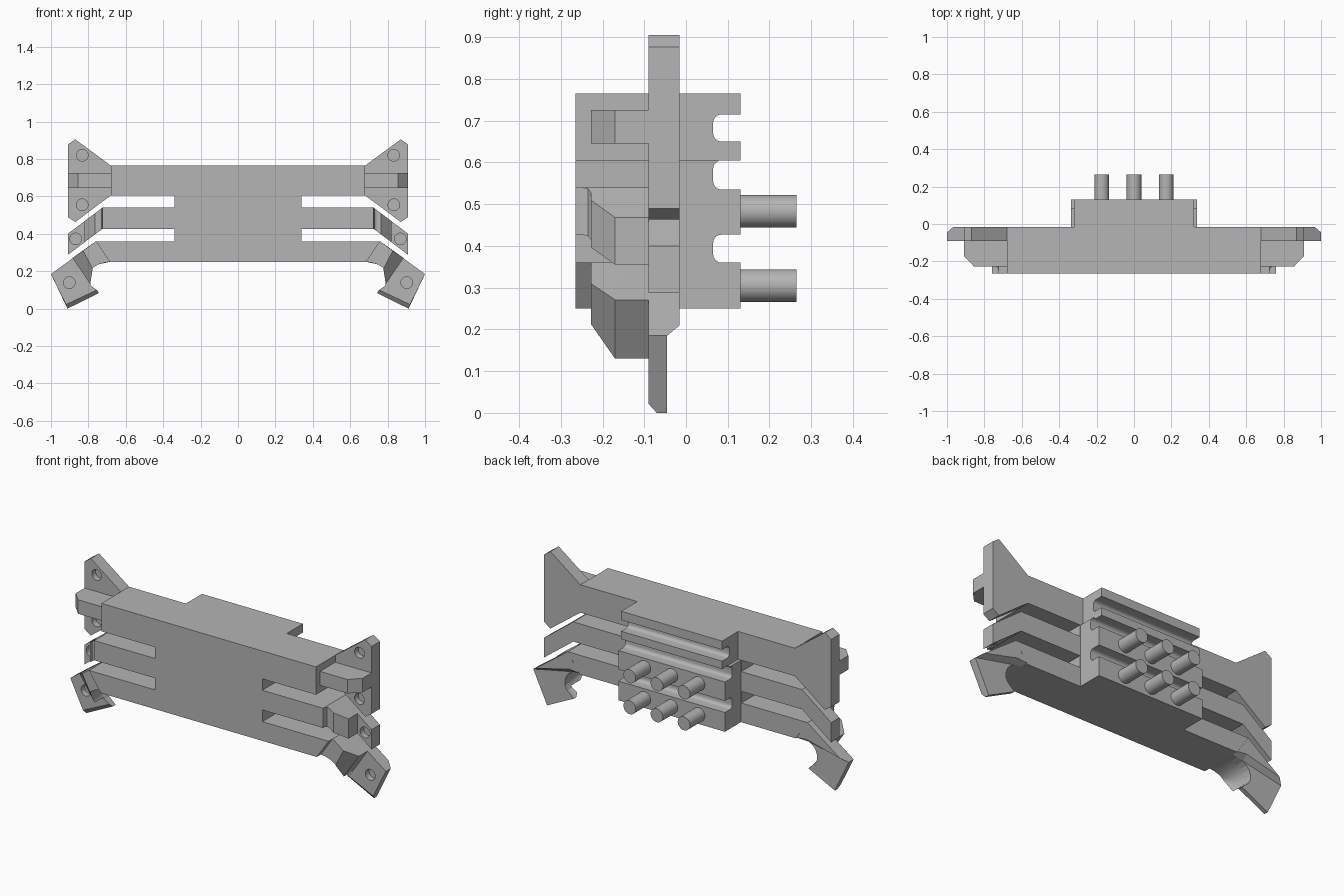
import bpy, bmesh, math
from mathutils import Matrix

old = bpy.data.objects.get("Cube")
if old:
    bpy.data.objects.remove(old, do_unlink=True)

grey = bpy.data.materials.new("plain_grey")
grey.use_nodes = True
GREY = (0.46, 0.46, 0.46, 1)
grey.diffuse_color = GREY
grey.node_tree.nodes["Principled BSDF"].inputs["Base Color"].default_value = GREY

BACK, FRONT, PLATE = -0.015, -0.265, -0.09


def add_object(name, bm, mirror=False):
    bmesh.ops.recalc_face_normals(bm, faces=bm.faces)
    mesh = bpy.data.meshes.new(name)
    bm.to_mesh(mesh)
    bm.free()
    mesh.materials.append(grey)
    ob = bpy.data.objects.new(name, mesh)
    bpy.context.scene.collection.objects.link(ob)
    if mirror:
        ob.modifiers.new("mirror", 'MIRROR')
    return ob


def loft(name, loops, mirror=False, open_centre=False):
    """Join matching point loops into a closed solid."""
    bm = bmesh.new()
    rings = [[bm.verts.new(p) for p in loop] for loop in loops]
    bm.faces.new(rings[0])
    bm.faces.new(rings[-1])
    n = len(rings[0])
    for a, b in zip(rings, rings[1:]):
        for i in range(n):
            j = (i + 1) % n
            bm.faces.new((a[i], a[j], b[j], b[i]))
    bmesh.ops.recalc_face_normals(bm, faces=bm.faces)
    if open_centre:
        inner = [f for f in bm.faces if all(abs(v.co.x) < 1e-5 for v in f.verts)]
        bmesh.ops.delete(bm, geom=inner, context='FACES_ONLY')
    return add_object(name, bm, mirror)


def at_y(y, outline):
    return [(x, y, z) for x, z in outline]


def cylinder(name, x, z, r, y0, y1):
    bm = bmesh.new()
    spin = Matrix.Translation((x, (y0 + y1) / 2, z)) @ Matrix.Rotation(math.pi / 2, 4, 'X')
    bmesh.ops.create_cone(bm, cap_ends=True, segments=32, radius1=r, radius2=r,
                          depth=y1 - y0, matrix=spin)
    return add_object(name, bm)


def smooth(ob):
    bpy.ops.object.select_all(action='DESELECT')
    ob.select_set(True)
    bpy.context.view_layer.objects.active = ob
    bpy.ops.object.shade_smooth_by_angle(angle=math.radians(30))


def drill(ob, x, z):
    """Blind screw hole from the front, cut before the mirror."""
    cutter = cylinder(ob.name + "_hole_cutter", x, z, 0.031, -0.12, -0.056)
    cutter.hide_render = True
    cutter.hide_viewport = True
    cutter.display_type = 'WIRE'
    mod = ob.modifiers.new("hole", 'BOOLEAN')
    mod.operation, mod.solver, mod.object = 'DIFFERENCE', 'EXACT', cutter
    ob.modifiers.move(len(ob.modifiers) - 1, 0)


# Main body with side slots
half = [(0, .25), (.685, .25), (.76, .36), (.34, .36), (.34, .427), (.725, .427),
        (.725, .54), (.34, .54), (.34, .605), (.68, .605), (.68, .765), (0, .765)]
loft("main_body", [at_y(FRONT, half), at_y(BACK, half)], True, True)


# Rear blocks with rounded grooves
def groove(z0, z1, floor=0.065, r=0.02):
    pts = []
    for cz, start in ((z0 + r, -90), (z1 - r, 180)):
        arc = []
        for i in range(6):
            a = math.radians(180 + 18 * i)
            s = 1 if start < 0 else -1
            arc.append((floor + r + r * math.cos(a), cz + s * r * math.sin(a)))
        pts += arc[::-1] if start < 0 else arc
    return [(0.13, z0)] + pts + [(0.13, z1)]


def rear_block(name, half_width, outline):
    loops = [[(x, y, z) for y, z in outline] for x in (-half_width, half_width)]
    smooth(loft(name, loops))


rear_block("rear_block_upper", .32, [(BACK, .605), (.13, .605)] + groove(.65, .715)
           + [(.13, .765), (BACK, .765)])
rear_block("rear_block_lower", .338, [(BACK, .25), (.13, .25)] + groove(.36, .427)
           + groove(.535, .605)[:-1] + [(BACK, .605)])

# Rear pegs
for row, z in (("lower", .305), ("upper", .483)):
    for i in (-1, 0, 1):
        smooth(cylinder(f"peg_{row}_{i + 2}", i * .172, z, .039, .125, .265))

# Upper flared plates, with two holes each
flare = [(.68, .765), (.87, .905), (.91, .877), (.91, .49), (.87, .463), (.68, .605)]
upper = loft("upper_end_plate", [at_y(PLATE, flare), at_y(BACK, flare)], True)
for z in (.82, .555):
    drill(upper, .833, z)

# Upper gussets
plan = [(.68, PLATE), (.91, PLATE), (.91, -.17), (.855, -.228), (.68, -.228)]
loft("upper_gusset", [[(x, y, z) for x, y in plan] for z in (.645, .725)], True)

# Middle arms, sloping down to the outside
plan = [(.725, BACK), (.91, BACK), (.91, PLATE), (.82, PLATE), (.82, -.17),
        (.765, -.228), (.74, -.228), (.729, -.235), (.725, -.25)]
middle = loft("middle_arm", [[(x, y, top - .757 * (x - .725)) for x, y in plan]
                             for top in (.427, .54)], True)
drill(middle, .868, .373)

# Lower end plates with curved notch and chamfered bottom edge
notch = [(.785, .12), (.799, .145), (.8, .17), (.79, .2), (.774, .22), (.75, .235), (.715, .246)]
root = [(.685, .25), (.76, .36), (1, .185)]
full = root + [(.912, 0), (.744, .083)] + notch
short = root + [(.92, .022), (.754, .1)] + notch
lower = loft("lower_end_plate", [at_y(PLATE, short), at_y(-.07, full), at_y(-.045, full)], True)
drill(lower, .902, .139)

# Thicker rear of the lower arms
loft("lower_arm_back", [
    at_y(-.045, root + [(.75, .236)]),
    at_y(BACK, [(.69, .256), (.76, .36), (.965, .21), (.75, .262)])], True)

# Lower gussets with sloped front
wide = [(.685, .25), (.76, .36), (.885, .271), (.79, .13)] + notch[1:]
narrow = [(.685, .25), (.76, .36), (.828, .31), (.778, .213), (.777, .215),
          (.776, .217), (.775, .219), (.774, .22), (.75, .235), (.715, .246)]
smooth(loft("lower_gusset", [at_y(PLATE, wide), at_y(-.17, wide), at_y(-.228, narrow)], True))
